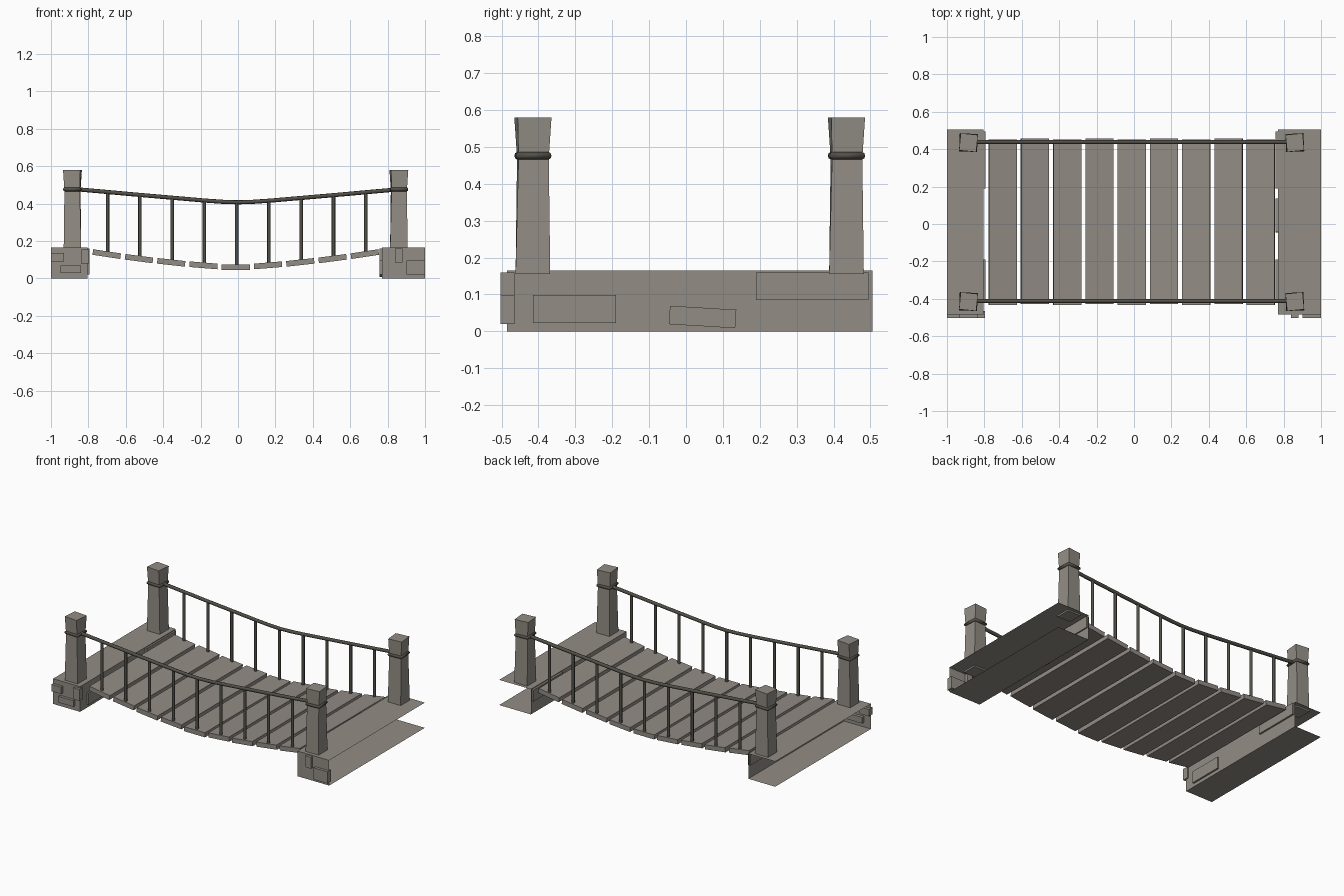
import bpy, bmesh, math
from mathutils import Matrix, Vector

if "Cube" in bpy.data.objects:
    bpy.data.objects.remove(bpy.data.objects["Cube"])


def material(name, rgb):
    m = bpy.data.materials.new(name)
    m.use_nodes = True
    m.diffuse_color = (*rgb, 1)
    m.node_tree.nodes["Principled BSDF"].inputs["Base Color"].default_value = (*rgb, 1)
    return m


STONE = material("grey stone", (0.29, 0.27, 0.235))
WOOD = material("weathered wood", (0.29, 0.262, 0.235))
ROPE = material("dark rope", (0.085, 0.078, 0.064))


def add_mesh(name, bm, mat):
    me = bpy.data.meshes.new(name)
    bm.to_mesh(me)
    bm.free()
    me.materials.append(mat)
    ob = bpy.data.objects.new(name, me)
    bpy.context.collection.objects.link(ob)
    return ob


def box(name, lo, hi, mat, rot=None, open_dirs=()):
    """Box between two corners; faces pointing along open_dirs are left out."""
    lo, hi = Vector(lo), Vector(hi)
    bm = bmesh.new()
    bmesh.ops.create_cube(bm, size=1, matrix=Matrix.Diagonal((*(hi - lo), 1)))
    bm.normal_update()
    gone = [f for f in bm.faces if any(f.normal.dot(Vector(d)) > 0.9 for d in open_dirs)]
    bmesh.ops.delete(bm, geom=gone, context='FACES')
    ob = add_mesh(name, bm, mat)
    ob.location = (lo + hi) / 2
    if rot:
        ob.rotation_euler = rot
    return ob


def tube(name, points, radius, mat, cyclic=False):
    cu = bpy.data.curves.new(name, 'CURVE')
    cu.dimensions = '3D'
    cu.bevel_depth = radius
    cu.bevel_resolution = 2
    cu.use_fill_caps = True
    sp = cu.splines.new('POLY')
    sp.points.add(len(points) - 1)
    for p, co in zip(sp.points, points):
        p.co = (*co, 1)
    sp.use_cyclic_u = cyclic
    cu.materials.append(mat)
    ob = bpy.data.objects.new(name, cu)
    bpy.context.collection.objects.link(ob)
    return ob


# Stone abutments, hollow at the outer and back ends
TOP = 0.165
FRONT = -0.485
box("left_abutment", (0.77, FRONT, 0), (1, 0.505, TOP), STONE, open_dirs=[(1, 0, 0), (0, 1, 0)])
box("right_abutment", (-1, FRONT, 0), (-0.805, 0.505, TOP), STONE, open_dirs=[(-1, 0, 0), (0, 1, 0)])

# Raised stones on the front ends: x range, z range
for i, (x0, x1, z0, z1) in enumerate([(-1, -0.93, 0.09, 0.135), (-0.95, -0.84, 0.03, 0.07),
                                      (-0.84, -0.797, 0.08, 0.155), (0.84, 0.88, 0.085, 0.16),
                                      (0.9, 1, 0.02, 0.097)]):
    box(f"front_stone_{i}", (x0, -0.503, z0), (x1, -0.465, z1), STONE)

# Raised stones on the inner walls: y range, z range, tilt
for i, (y0, y1, z0, z1, tilt) in enumerate([(-0.415, -0.19, 0.022, 0.098, 0),
                                            (0.19, 0.495, 0.085, 0.16, 0),
                                            (-0.045, 0.135, 0.014, 0.064, -0.06)]):
    box(f"left_wall_stone_{i}", (0.757, y0, z0), (0.778, y1, z1), STONE, (tilt, 0, 0))
    if not tilt:
        box(f"right_wall_stone_{i}", (-0.813, y0, z0), (-0.794, y1, z1), STONE)

# Corner posts: tapered square columns that flare at the head, each with a rope band
PROFILE = [(0.155, 0.047), (0.47, 0.041), (0.58, 0.046)]
RAIL_Y = {"front": -0.415, "back": 0.435}


def square(cx, cy, z, half, twist=0.0):
    return [(cx + half * math.sqrt(2) * math.cos(a + twist), cy + half * math.sqrt(2) * math.sin(a + twist), z)
            for a in (math.pi / 4 + k * math.pi / 2 for k in range(4))]


for end, y in RAIL_Y.items():
    for side, x in (("left", 0.86), ("right", -0.885)):
        twist = 0.05 if side == "left" else -0.05
        bm = bmesh.new()
        rings = [[bm.verts.new(p) for p in square(x, y, z, h, twist * n)]
                 for n, (z, h) in enumerate(PROFILE)]
        for a, b in zip(rings, rings[1:]):
            for k in range(4):
                bm.faces.new((a[k], a[(k + 1) % 4], b[(k + 1) % 4], b[k]))
        bm.faces.new(rings[0][::-1])
        bm.faces.new(rings[-1])
        add_mesh(f"{end}_{side}_post", bm, STONE)
        tube(f"{end}_{side}_band", square(x, y, 0.476, 0.041, twist), 0.01, ROPE, True)

# Sagging deck planks with an upright at each end
RISE = [0, 0.01, 0.026, 0.046, 0.07]
TILT = [0, 0.08, 0.11, 0.13, 0.15]


def rail_z(x):
    """Height of the hand rope: two straight runs joined by a soft dip."""
    return 0.407 + 0.07 * (math.sqrt(x * x + 0.01) - 0.1) / 0.77


for i in range(-4, 5):
    x, n = 0.1725 * i - 0.012, abs(i)
    z = 0.06 + RISE[n]
    slope = math.copysign(TILT[n], i)
    shift = 0.004 * (i % 2)
    box(f"plank_{i + 5}", (x - 0.075, -0.432 + shift, z - 0.015), (x + 0.075, 0.452 + shift, z + 0.015),
        WOOD, (0, -slope, 0))
    for end, y in (("front", -0.412), ("back", 0.438)):
        tube(f"{end}_upright_{i + 5}", [(x + 0.005, y, z), (x + 0.005, y, rail_z(x))], 0.0095, ROPE)

# Hand ropes between the posts
for end, y in (("front", -0.412), ("back", 0.438)):
    xs = [-0.86, -0.5, -0.18, -0.08, 0, 0.08, 0.18, 0.5, 0.84]
    tube(f"{end}_hand_rope", [(x, y, rail_z(x)) for x in xs], 0.011, ROPE)
